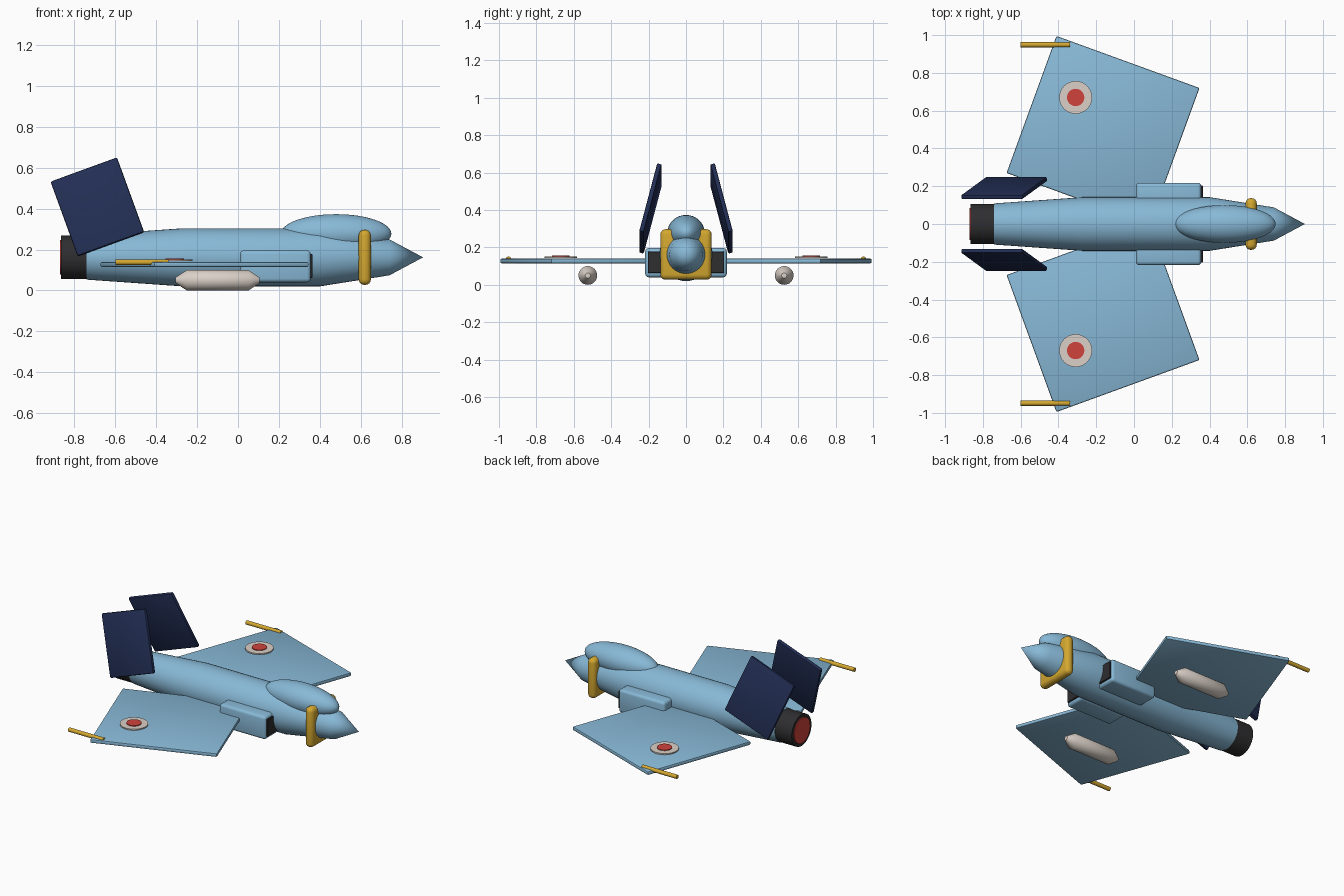
import bpy, bmesh, math
from mathutils import Matrix, Vector, Euler

if "Cube" in bpy.data.objects:
    bpy.data.objects.remove(bpy.data.objects["Cube"])


def lin(c):
    c /= 255
    return c / 12.92 if c <= 0.04045 else ((c + 0.055) / 1.055) ** 2.4


def material(name, r, g, b):
    m = bpy.data.materials.new(name)
    m.diffuse_color = (lin(r), lin(g), lin(b), 1)
    m.use_nodes = True
    m.node_tree.nodes["Principled BSDF"].inputs["Base Color"].default_value = m.diffuse_color
    return m


BLUE = material("sky_blue", 136, 185, 215)
NAVY = material("navy", 34, 46, 84)
GOLD = material("gold", 212, 168, 48)
DARK = material("charcoal", 46, 46, 48)
PALE = material("pale_grey", 218, 208, 199)
RED = material("red", 208, 66, 60)


def finish(bm, name, mat, angle=35):
    bmesh.ops.recalc_face_normals(bm, faces=bm.faces)
    mesh = bpy.data.meshes.new(name)
    for f in bm.faces:
        f.smooth = True
    bm.to_mesh(mesh)
    bm.free()
    mesh.set_sharp_from_angle(angle=math.radians(angle))
    mesh.materials.append(mat)
    ob = bpy.data.objects.new(name, mesh)
    bpy.context.collection.objects.link(ob)
    return ob


def lathe(name, profile, y, z, mat, sides=40):
    """Solid of revolution along x from (x, radius) stations."""
    bm = bmesh.new()
    rings = []
    for x, r in profile:
        if r == 0:
            rings.append([bm.verts.new((x, y, z))])
        else:
            rings.append([bm.verts.new((x, y + r * math.cos(math.tau * i / sides),
                                        z + r * math.sin(math.tau * i / sides)))
                          for i in range(sides)])
    for a, b in zip(rings, rings[1:]):
        for i in range(sides):
            j = (i + 1) % sides
            if len(b) == 1:
                bm.faces.new((a[i], a[j], b[0]))
            else:
                bm.faces.new((a[i], a[j], b[j], b[i]))
    for ring in (rings[0], rings[-1]):
        if len(ring) > 1:
            bm.faces.new(ring)
    return finish(bm, name, mat)


def box(name, centre, size, mat, rot=(0, 0, 0), bevel=0.01, segments=3):
    bm = bmesh.new()
    bmesh.ops.create_cube(bm, size=1)
    bmesh.ops.scale(bm, vec=Vector(size), verts=bm.verts)
    if bevel:
        bmesh.ops.bevel(bm, geom=bm.edges[:], offset=bevel, segments=segments,
                        profile=0.5, affect='EDGES')
    turn = Euler([math.radians(a) for a in rot]).to_matrix().to_4x4()
    bm.transform(Matrix.Translation(centre) @ turn)
    return finish(bm, name, mat)


def disc(name, centre, radius, depth, mat):
    bm = bmesh.new()
    bmesh.ops.create_cone(bm, cap_ends=True, segments=40, radius1=radius,
                          radius2=radius, depth=depth,
                          matrix=Matrix.Translation(centre))
    return finish(bm, name, mat)


# Fuselage, nozzle and exhaust
AXIS = 0.162
lathe("fuselage", [(-0.74, 0.109), (-0.27, 0.142), (0.40, 0.142),
                   (0.74, 0.088), (0.905, 0)], 0, AXIS, BLUE)
lathe("nozzle", [(-0.865, 0.106), (-0.73, 0.106)], 0, AXIS, DARK)
lathe("exhaust", [(-0.871, 0.085), (-0.863, 0.085)], 0, AXIS, RED)

# Canopy
bm = bmesh.new()
bmesh.ops.create_uvsphere(bm, u_segments=40, v_segments=24, radius=1)
bm.transform(Matrix.Translation((0.48, 0, 0.278)) @ Matrix.Diagonal((0.27, 0.1, 0.095, 1)))
finish(bm, "canopy", BLUE, 60)

# Gold collar behind the nose
box("nose_collar", (0.62, 0, AXIS), (0.06, 0.274, 0.27), GOLD, bevel=0.028, segments=4)

for side, s in (("left", 1), ("right", -1)):
    # Swept wing panel
    box(f"{side}_wing", (-0.164, 0.495 * s, 0.127), (0.806, 0.772, 0.025), BLUE,
        rot=(0, 0, -20 * s), bevel=0.008, segments=2)
    # Inward-leaning tail fin
    box(f"{side}_fin", (-0.6875, 0.19 * s, 0.408), (0.346, 0.025, 0.40), NAVY,
        rot=(14 * s, -20, 0), bevel=0.008, segments=2)
    # Air intake with dark mouth
    box(f"{side}_intake", (0.183, 0.147 * s, 0.118), (0.345, 0.142, 0.156), BLUE, bevel=0.018)
    box(f"{side}_intake_mouth", (0.352, 0.147 * s, 0.12), (0.026, 0.114, 0.116), DARK,
        bevel=0.003, segments=1)
    # Underwing pod
    lathe(f"{side}_pod", [(-0.305, 0.014), (-0.25, 0.05), (0.052, 0.05), (0.105, 0.014)],
          0.525 * s, 0.05, PALE, 32)
    # Wingtip rod
    lathe(f"{side}_wingtip_rod", [(-0.6, 0.0135), (-0.34, 0.0135)], 0.949 * s, 0.138, GOLD, 16)
    # Roundel plates
    disc(f"{side}_roundel_outer", (-0.309, 0.67 * s, 0.148), 0.087, 0.008, PALE)
    disc(f"{side}_roundel_inner", (-0.309, 0.67 * s, 0.154), 0.046, 0.006, RED)
